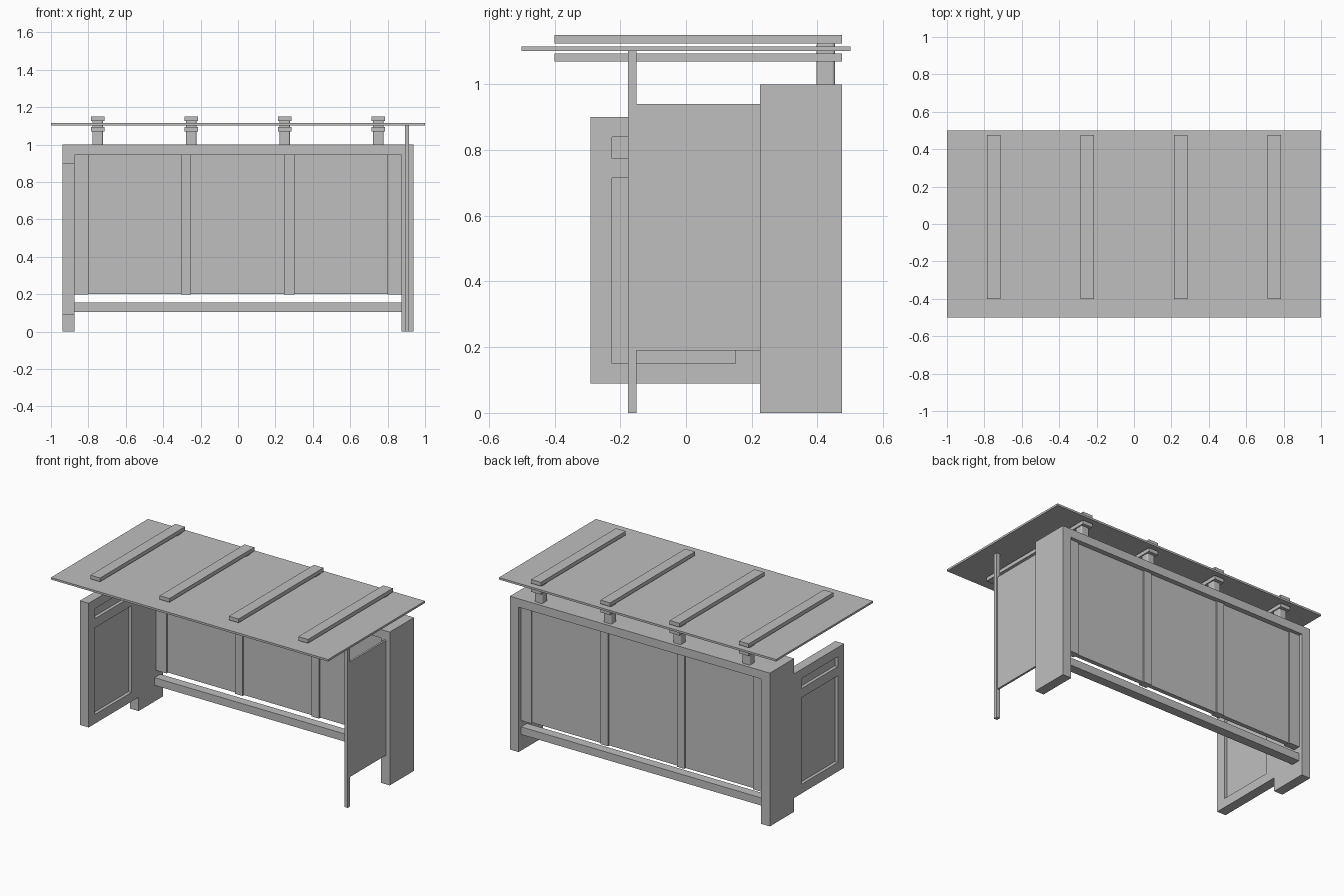
import bpy

cube = bpy.data.objects.get("Cube")
if cube:
    bpy.data.objects.remove(cube, do_unlink=True)

grey = bpy.data.materials.new("plain grey")
grey.use_nodes = True
colour = (0.52, 0.52, 0.52, 1)
grey.diffuse_color = colour
grey.node_tree.nodes["Principled BSDF"].inputs["Base Color"].default_value = colour


def box(name, x, y, z, bevel=0):
    """Box spanning the given (low, high) ranges."""
    spans = (x, y, z)
    bpy.ops.mesh.primitive_cube_add(size=1, location=[(a + b) / 2 for a, b in spans])
    ob = bpy.context.object
    ob.name = name
    ob.scale = [b - a for a, b in spans]
    bpy.ops.object.transform_apply(location=False, rotation=False, scale=True)
    ob.data.materials.append(grey)
    if bevel:
        mod = ob.modifiers.new("rounded edges", "BEVEL")
        mod.width = bevel
        mod.segments = 3
    return ob


# Back wall frame: two deep end posts, a top beam and a low rail
inner, outer = 0.875, 0.938
depth = (0.225, 0.475)
box("right_end_post", (-outer, -inner), depth, (0, 1))
box("left_end_post", (inner, outer), depth, (0, 1))
box("top_beam", (-inner, inner), depth, (0.945, 1))
box("bottom_rail", (-inner, inner), (0.39, 0.45), (0.105, 0.155))

# Back wall infill: three panels between four mullions
box("back_panel", (-inner, inner), (0.415, 0.443), (0.2, 0.945))
for low, high in ((-inner, -0.8), (-0.305, -0.25), (0.247, 0.302), (0.8, inner)):
    box("mullion", (low, high), (0.405, 0.452), (0.197, 0.945))

# Right side frame with a recessed panel behind two openings
side = (-outer, -inner)
box("side_frame_front_stile", side, (-0.29, -0.225), (0.09, 0.9))
box("side_frame_back_stile", side, (0.15, 0.225), (0.09, 0.9))
for low, high in ((0.09, 0.15), (0.715, 0.775), (0.84, 0.9)):
    box("side_frame_rail", side, (-0.225, 0.15), (low, high))
box("side_frame_panel", (-0.917, -0.896), (-0.225, 0.15), (0.15, 0.84))

# Left side screen held by a slim pole
box("side_screen", (0.898, 0.911), (-0.152, 0.225), (0.19, 0.94))
box("slim_pole", (0.892, 0.915), (-0.176, -0.151), (0, 1.102))

# Roof sheet clamped between strips on short posts
box("roof_sheet", (-1, 1), (-0.5, 0.5), (1.102, 1.115))
for x in (-0.75, -0.25, 0.25, 0.75):
    width = (x - 0.035, x + 0.035)
    box("upper_strip", width, (-0.4, 0.475), (1.125, 1.15))
    box("lower_strip", width, (-0.4, 0.475), (1.07, 1.094))
    box("roof_post", (x - 0.028, x + 0.028), (0.398, 0.453), (0.99, 1.13), 0.008)
